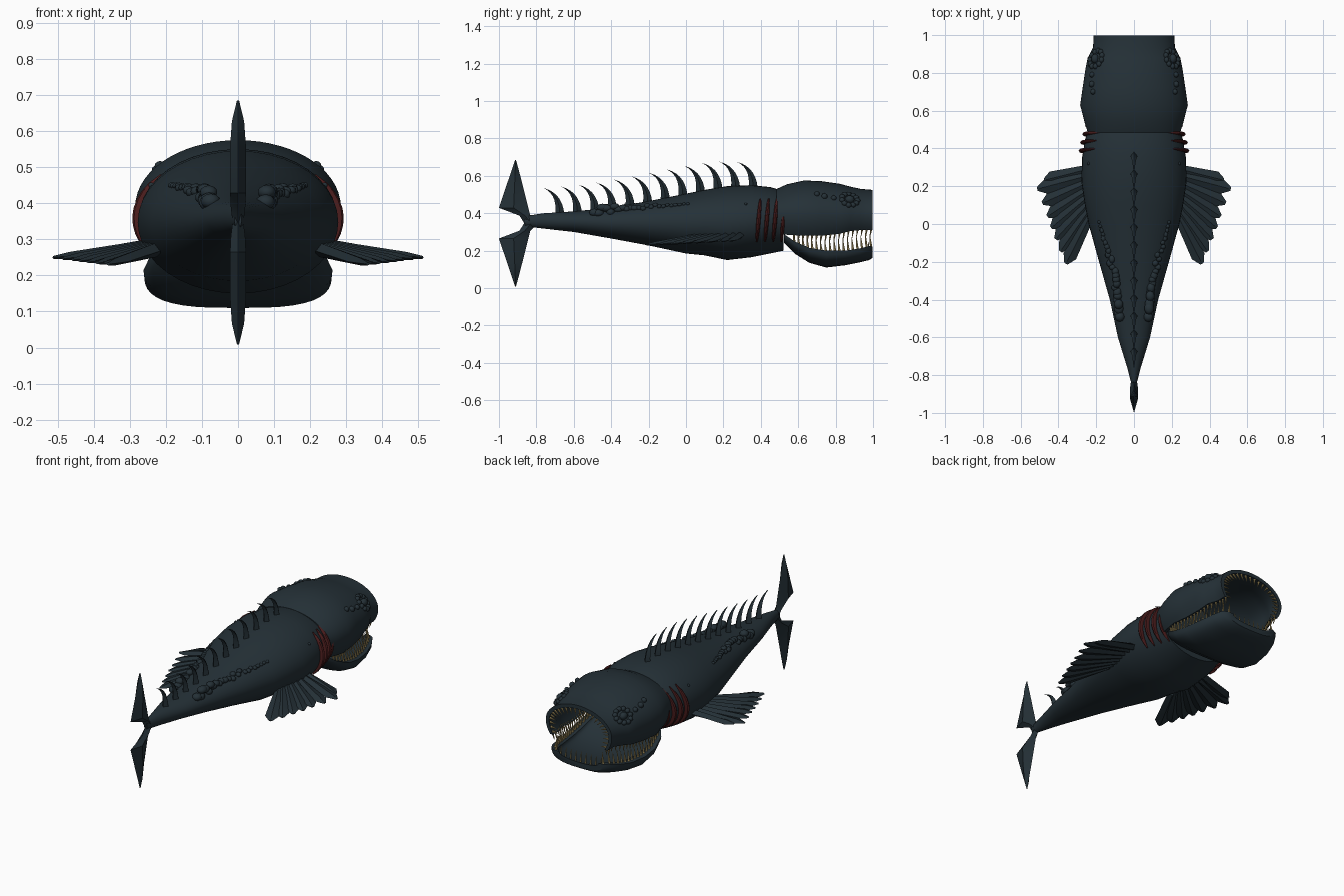
import bpy, bmesh, math, random
from mathutils import Vector, Matrix

random.seed(4)
cube = bpy.data.objects.get("Cube")
if cube:
    bpy.data.objects.remove(cube)


def material(name, rgb):
    m = bpy.data.materials.new(name)
    m.use_nodes = True
    m.diffuse_color = (*rgb, 1)
    bsdf = m.node_tree.nodes["Principled BSDF"]
    bsdf.inputs["Base Color"].default_value = (*rgb, 1)
    bsdf.inputs["Roughness"].default_value = 0.8
    return m


SKIN = material("dark slate skin", (0.018, 0.030, 0.038))
GILL = material("dark red gill", (0.07, 0.012, 0.012))
IVORY = material("old ivory tooth", (0.40, 0.30, 0.12))


def finish(name, bm, mat, angle=40):
    bmesh.ops.recalc_face_normals(bm, faces=bm.faces)
    for f in bm.faces:
        f.smooth = True
    me = bpy.data.meshes.new(name)
    bm.to_mesh(me)
    bm.free()
    me.materials.append(mat)
    me.set_sharp_from_angle(angle=math.radians(angle))
    ob = bpy.data.objects.new(name, me)
    bpy.context.collection.objects.link(ob)
    return ob


def loft(bm, rings, closed=True, caps=True):
    """Skin a list of equal-length rings of points."""
    rows = [[bm.verts.new(p) for p in ring] for ring in rings]
    n = len(rows[0])
    for a, b in zip(rows, rows[1:]):
        for i in range(n if closed else n - 1):
            j = (i + 1) % n
            bm.faces.new((a[i], a[j], b[j], b[i]))
    if caps:
        bm.faces.new(rows[0])
        bm.faces.new(rows[-1])


def table_at(table, y):
    """Linear lookup in a table of (y, values...)."""
    for a, b in zip(table, table[1:]):
        if y <= b[0]:
            t = max(0, (y - a[0]) / (b[0] - a[0]))
            return [p + (q - p) * t for p, q in zip(a[1:], b[1:])]
    return list(table[-1][1:])


def tooth(bm, base, tip, r=0.007):
    d = Vector(tip) - Vector(base)
    rot = d.to_track_quat('Z', 'Y').to_matrix().to_4x4()
    mat = Matrix.Translation(Vector(base) + d / 2) @ rot
    bmesh.ops.create_cone(bm, cap_ends=True, segments=6, radius1=r, radius2=0.001,
                          depth=d.length, matrix=mat)


def lump(bm, pos, size):
    mat = Matrix.Translation(pos) @ Matrix.Diagonal((*size, 1))
    bmesh.ops.create_icosphere(bm, subdivisions=2, radius=1, matrix=mat)


# Body: y, half width, top, bottom
BODY = [(-0.86, 0.010, 0.385, 0.33), (-0.76, 0.036, 0.40, 0.318), (-0.6, 0.085, 0.41, 0.30),
        (-0.4, 0.128, 0.43, 0.265), (-0.2, 0.185, 0.465, 0.228), (0, 0.24, 0.505, 0.185),
        (0.1, 0.26, 0.525, 0.175), (0.22, 0.278, 0.545, 0.15), (0.35, 0.275, 0.55, 0.165),
        (0.45, 0.258, 0.54, 0.185), (0.52, 0.235, 0.52, 0.20)]


def body_point(y, z, out=0.0):
    w, top, bot = table_at(BODY, y)
    s = max(-1, min(1, (z - (top + bot) / 2) / ((top - bot) / 2)))
    return w * math.sqrt(1 - s * s) + out


bm = bmesh.new()
rings = []
for y, w, top, bot in BODY:
    ang = [2 * math.pi * i / 40 for i in range(40)]
    rings.append([(w * math.cos(a), y, (top + bot) / 2 + (top - bot) / 2 * math.sin(a)) for a in ang])
loft(bm, rings)
finish("body", bm, SKIN)

# Head: an arched shell, open below and in front; y, half width, top, lower edge
HEAD = [(0.485, 0.245, 0.53, 0.29), (0.54, 0.262, 0.555, 0.285), (0.63, 0.285, 0.575, 0.28),
        (0.72, 0.272, 0.572, 0.28), (0.82, 0.257, 0.558, 0.29), (0.88, 0.245, 0.542, 0.305),
        (0.935, 0.216, 0.53, 0.31), (0.998, 0.215, 0.525, 0.31)]


def head_point(y, a, inset=0.0):
    w, top, low = table_at(HEAD, y)
    zc = 0.39
    s = math.sin(a)
    z = zc + (top - zc - inset) * s if s > 0 else zc + (zc - low) * s * 2
    return Vector(((w - inset) * math.cos(a), y, z))


bm = bmesh.new()
arc = [math.radians(-30 + 240 * i / 40) for i in range(41)]
rings = []
for row in HEAD:
    outer = [head_point(row[0], a) for a in arc]
    inner = [head_point(row[0], a, 0.022) for a in reversed(arc)]
    rings.append(outer + inner)
loft(bm, rings, caps=False)
for ring in (rings[0], rings[-1]):
    half = len(arc)
    for i in range(half - 1):
        quad = (ring[i], ring[i + 1], ring[-i - 2], ring[-i - 1])
        bm.faces.new([bm.verts.new(p) for p in quad])
bmesh.ops.remove_doubles(bm, verts=bm.verts, dist=0.0001)
finish("head_shell", bm, SKIN)

# Lower jaw: thick scoop; y, half width, rim height, underside
JAW = [(0.525, 0.20, 0.288, 0.24), (0.58, 0.245, 0.25, 0.185), (0.66, 0.262, 0.215, 0.135),
       (0.75, 0.26, 0.20, 0.11), (0.85, 0.245, 0.20, 0.122), (0.93, 0.22, 0.212, 0.138),
       (0.98, 0.19, 0.225, 0.15), (0.998, 0.16, 0.222, 0.162)]
bm = bmesh.new()
rings = []
for y, w, rim, bot in JAW:
    ring = []
    for k, shape in ((1, 0.65), (0.8, 1.0)):
        side = []
        for i in range(21):
            a = math.pi * i / 20
            c, s = math.cos(a), max(0, math.sin(a))
            depth = (rim - bot) * (1 if k == 1 else 0.5)
            side.append((math.copysign(abs(c) ** shape, c) * w * k, y, rim - depth * s ** 0.75))
        ring += side if k == 1 else side[::-1]
    rings.append(ring)
loft(bm, rings)
finish("lower_jaw", bm, SKIN)

# Teeth: both jaws along the sides, and around the front opening
up, low = bmesh.new(), bmesh.new()
for s in (1, -1):
    for i in range(18):
        y = 0.58 + 0.41 * i / 17
        w, rim, bot = table_at(JAW, y)
        x = w * 0.9
        tooth(low, (s * x, y, rim - 0.01), (s * (x - 0.015), y - 0.008, rim + random.uniform(0.055, 0.075)))
        edge = head_point(y, math.radians(-30), 0.011)
        tooth(up, (s * edge.x, y, edge.z + 0.01),
              (s * (edge.x - 0.008), y - 0.006, edge.z - random.uniform(0.03, 0.045)))
for i in range(9):
    x = -0.13 + 0.26 * i / 8
    tooth(low, (x, 0.982, 0.17), (x, 0.975, 0.245))
for i in range(25):
    a = math.radians(-25 + 230 * i / 24)
    tooth(up, head_point(0.986, a, 0.008), head_point(0.986, a, 0.06) + Vector((0, 0.006, 0)), 0.009)
finish("upper_teeth", up, IVORY)
finish("lower_teeth", low, IVORY)

# Back spines: curved blades swept towards the tail
bm = bmesh.new()
for i in range(12):
    y = -0.65 + 0.094 * i
    z = table_at(BODY, y)[1] - 0.015
    p0, p1, p2 = Vector((0, y, z)), Vector((0, y - 0.01, z + 0.115)), Vector((0, y - 0.11, z + 0.143))
    rings = []
    for k in range(8):
        t = k / 7
        p = p0 * (1 - t) ** 2 + p1 * 2 * t * (1 - t) + p2 * t * t
        q = p + Vector((0, -0.05, -0.012 * t)) * (1 - t * 0.98)
        mid = (p + q) / 2
        half = Vector((0.02 * (1 - t * 0.9), 0, 0))
        rings.append([p, mid + half, q, mid - half])
    loft(bm, rings)
finish("back_spines", bm, SKIN)

# Tail fin lobes: height from the middle, front y, rear y, half thickness
LOBE = [(0, -0.79, -0.865, 0.015), (0.04, -0.832, -0.89, 0.02), (0.082, -0.843, -1.0, 0.022),
        (0.21, -0.875, -0.957, 0.022), (0.28, -0.893, -0.933, 0.017), (0.338, -0.909, -0.914, 0.003)]
for name, s in (("upper_tail_lobe", 1), ("lower_tail_lobe", -1)):
    bm = bmesh.new()
    loft(bm, [[(0, f, 0.347 + s * h), (t, (f + r) / 2, 0.347 + s * h),
               (0, r, 0.347 + s * h), (-t, (f + r) / 2, 0.347 + s * h)] for h, f, r, t in LOBE])
    finish(name, bm, SKIN, 25)

# Side fins: overlapping rays fanned from the flank
TIPS = [(0.475, 0.232), (0.512, 0.185), (0.485, 0.11), (0.458, 0.04), (0.438, -0.02),
        (0.415, -0.08), (0.39, -0.145), (0.36, -0.21)]
for name, s in (("left_side_fin", 1), ("right_side_fin", -1)):
    bm = bmesh.new()
    for i, (tx, ty) in enumerate(TIPS):
        root = Vector((0.225, 0.295 - 0.034 * i, 0.285 - 0.002 * i))
        tip = Vector((tx, ty, 0.253 - 0.003 * i))
        across = (tip - root).cross(Vector((0, 0, 1))).normalized()
        rings = []
        for t, wide, thick in ((0, 0.022, 0.02), (0.85, 0.037, 0.010), (1, 0.010, 0.004)):
            p = root.lerp(tip, t)
            u = Vector((0, 0, thick))
            rings.append([p + across * wide, p + u, p - across * wide, p - u])
        loft(bm, [[(s * p.x, p.y, p.z) for p in r] for r in rings])
    finish(name, bm, SKIN, 20)

# Gills: four raised slits on each side
for name, s in (("left_gills", 1), ("right_gills", -1)):
    bm = bmesh.new()
    for i in range(4):
        rings = []
        for k in range(11):
            t = k / 10
            y, z = 0.378 + 0.044 * i + 0.02 * t, 0.245 + 0.235 * t
            x = body_point(y, z, 0.008)
            r = 0.003 + 0.008 * math.sin(math.pi * t) ** 0.5
            rings.append([(s * (x + 1.5 * r * math.cos(a)), y + r * math.sin(a), z)
                          for a in [math.pi * j / 4 for j in range(8)]])
        loft(bm, rings)
    finish(name, bm, GILL)

# Warty growths along the flanks, small bumps on the cheeks, and lumpy eyes
for name, s in (("left", 1), ("right", -1)):
    bm = bmesh.new()
    for i in range(24):
        t = i / 23
        y = -0.49 + 0.50 * t
        z = 0.415 + 0.035 * t + random.uniform(-0.018, 0.018) * (1 - t)
        r = 0.027 - 0.017 * t
        lump(bm, (s * body_point(y, min(z, table_at(BODY, y)[1] - 0.02)), y, z),
             (r, r * random.uniform(0.8, 1.3), r * 0.8))
    finish(name + "_flank_growths", bm, SKIN)

    bm = bmesh.new()
    for y, deg, r in ((0.70, 38, 0.015), (0.74, 34, 0.017), (0.79, 32, 0.015), (0.32, 20, 0.008)):
        p = head_point(y, math.radians(deg))
        x = p.x if y > 0.5 else body_point(y, 0.45)
        lump(bm, (s * x, y, p.z if y > 0.5 else 0.45), (r, r, r))
    finish(name + "_cheek_bumps", bm, SKIN)

    bm = bmesh.new()
    for i in range(11):
        a = 2 * math.pi * i / 11
        p = head_point(0.875 + 0.042 * math.cos(a), math.radians(33 + 13 * math.sin(a)))
        lump(bm, (s * p.x, p.y, p.z), (0.014, 0.016, 0.014))
    p = head_point(0.875, math.radians(33))
    lump(bm, (s * p.x, p.y, p.z), (0.02, 0.026, 0.022))
    finish(name + "_eye", bm, SKIN)
